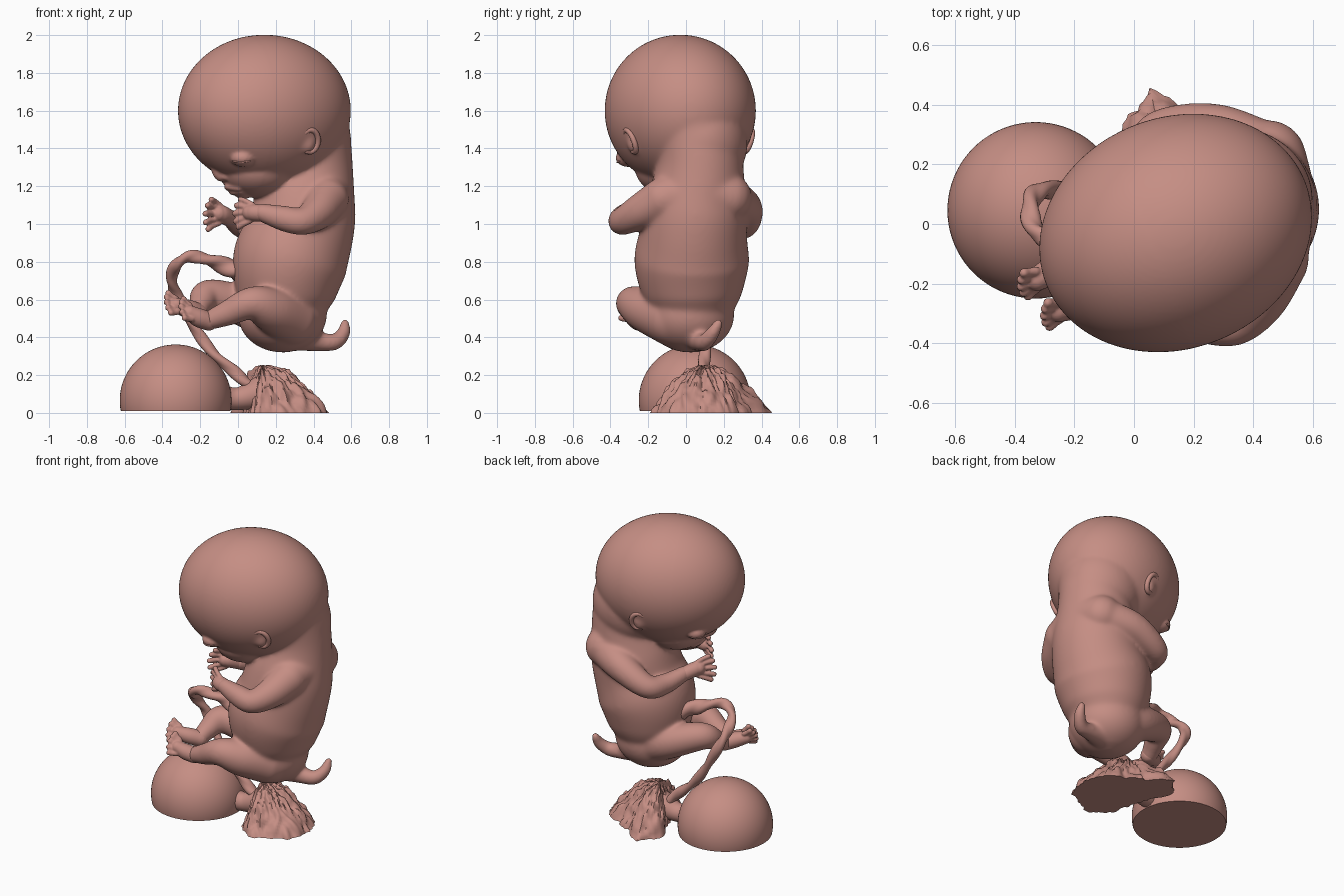
import bpy, bmesh, math
from mathutils import Vector, Matrix, noise

if "Cube" in bpy.data.objects:
    bpy.data.objects.remove(bpy.data.objects["Cube"])

skin = bpy.data.materials.new("dusty pink")
skin.diffuse_color = (0.56, 0.27, 0.23, 1)
skin.use_nodes = True
skin.node_tree.nodes["Principled BSDF"].inputs["Base Color"].default_value = skin.diffuse_color

TURN = math.radians(22)                       # the head is turned towards the front
FWD = Vector((-math.cos(TURN), -math.sin(TURN), 0))
SIDE = Vector((math.sin(TURN), -math.cos(TURN), 0))


def H(f, s, z):
    """Head coordinates (forward, sideways, height) to world."""
    return Vector((0.14, -0.03, z)) + FWD * f + SIDE * s


def ell(bm, c, r, rz=0.0):
    m = Matrix.Translation(Vector(c)) @ Matrix.Rotation(rz, 4, 'Z') @ Matrix.Diagonal((*r, 1))
    bmesh.ops.create_uvsphere(bm, u_segments=96, v_segments=56, radius=1, matrix=m)


def head_ell(bm, c, r):
    ell(bm, H(*c), r, math.pi + TURN)


def spline(pts, n):
    p = [Vector(q) for q in pts]
    p = [p[0] * 2 - p[1]] + p + [p[-1] * 2 - p[-2]]
    out = []
    for i in range(1, len(p) - 2):
        a, b, c, d = p[i - 1:i + 3]
        for k in range(n):
            t = k / n
            out.append(0.5 * (2 * b + (c - a) * t + (2 * a - 5 * b + 4 * c - d) * t * t
                              + (3 * b - a - 3 * c + d) * t ** 3))
    return out + [p[-2]]


def tube(bm, pts, n=8, seg=32, twist=0.0, lobe=0.0):
    """Round-ended tube through (x, y, z, radius) points."""
    s = spline(pts, n)
    c = [v.to_3d() for v in s]
    r = [max(v[3], 0.003) for v in s]
    tan = [(c[min(i + 1, len(c) - 1)] - c[max(i - 1, 0)]).normalized() for i in range(len(c))]
    rings = [(c[0] - tan[0] * r[0] * math.sin(a), r[0] * math.cos(a), tan[0]) for a in (1.4, 1.05, 0.7, 0.35)]
    rings += list(zip(c, r, tan))
    rings += [(c[-1] + tan[-1] * r[-1] * math.sin(a), r[-1] * math.cos(a), tan[-1]) for a in (0.35, 0.7, 1.05, 1.4)]
    u = rings[0][2].orthogonal().normalized()
    prev = None
    for k, (p, rad, t) in enumerate(rings):
        u = (u - t * u.dot(t)).normalized()
        w = t.cross(u)
        ring = []
        for j in range(seg):
            a = 2 * math.pi * j / seg
            q = rad * (1 + lobe * math.cos(2 * (a + k * twist)))
            ring.append(bm.verts.new(p + (u * math.cos(a) + w * math.sin(a)) * q))
        if prev:
            for j in range(seg):
                bm.faces.new((prev[j], prev[(j + 1) % seg], ring[(j + 1) % seg], ring[j]))
        else:
            bm.faces.new(ring[::-1])
        prev = ring
    bm.faces.new(prev)


def fan(bm, c, fwd, spread, width, length, r, bend):
    """Five fingers or toes fanned from a palm or sole."""
    c, fwd, spread, bend = (Vector(v) for v in (c, fwd, spread, bend))
    fwd.normalize()
    spread.normalize()
    for i in range(5):
        k = (i - 2) / 2
        d = (fwd + spread * k * 0.5).normalized()
        L = length * (1 - 0.22 * k * k)
        b = c + spread * k * width
        m, e = b + d * L * 0.6, b + d * L + bend
        tube(bm, [(*b, r), (*m, r * 0.9), (*e, r)], 5, 12)


def finish(name, bm, voxel=0, fine=0, broad=0):
    bmesh.ops.recalc_face_normals(bm, faces=bm.faces[:])
    me = bpy.data.meshes.new(name)
    bm.to_mesh(me)
    bm.free()
    ob = bpy.data.objects.new(name, me)
    bpy.context.collection.objects.link(ob)
    bpy.context.view_layer.objects.active = ob
    ob.select_set(True)
    if voxel:
        md = ob.modifiers.new("fuse", 'REMESH')
        md.mode = 'VOXEL'
        md.voxel_size = voxel
        bpy.ops.object.modifier_apply(modifier="fuse")
        # everything but the face gets the broad smoothing
        grp = ob.vertex_groups.new(name="broad")
        grp.add([v.index for v in ob.data.vertices
                 if not (v.co.z > 1.11 and (v.co - H(0, 0, v.co.z)).dot(FWD) > 0.09)], 1, 'REPLACE')
        for label, count, group in (("soften", fine, ""), ("blend", broad, "broad")):
            md = ob.modifiers.new(label, 'SMOOTH')
            md.factor, md.iterations, md.vertex_group = 0.5, count, group
            bpy.ops.object.modifier_apply(modifier=label)
        ob.vertex_groups.clear()
    ob.data.materials.clear()
    ob.data.materials.append(skin)
    if voxel:
        ob.data.shade_smooth()
    else:
        bpy.ops.object.shade_smooth_by_angle(angle=math.radians(55))
    ob.select_set(False)


# Head, torso and limbs fused into one skin
bm = bmesh.new()
head_ell(bm, (0, 0, 1.6), (0.468, 0.388, 0.402))
head_ell(bm, (0.045, 0, 1.295), (0.205, 0.225, 0.155))
ell(bm, (0.335, 0.08, 1.43), (0.265, 0.245, 0.27))
head_ell(bm, (0.12, 0, 1.168), (0.05, 0.06, 0.036))
head_ell(bm, (0.243, 0, 1.258), (0.042, 0.036, 0.034))
tube(bm, [(*H(0.29, 0, 1.335), 0.03), (*H(0.26, 0, 1.27), 0.034)])
for s in (1, -1):
    head_ell(bm, (0.233, 0.033 * s, 1.25), (0.024, 0.022, 0.02))
    head_ell(bm, (0.21, 0.213 * s, 1.35), (0.066, 0.066, 0.048))
    head_ell(bm, (-0.12, 0.315 * s, 1.435), (0.045, 0.035, 0.062))
tube(bm, [(*H(0.175, 0.075, 1.185), 0.012), (*H(0.208, 0, 1.197), 0.018), (*H(0.175, -0.075, 1.185), 0.012)])
tube(bm, [(*H(0.155, 0.062, 1.166), 0.01), (*H(0.183, 0, 1.168), 0.016), (*H(0.155, -0.062, 1.166), 0.01)])
tube(bm, [(0.35, 0.04, 1.58, 0.235), (0.38, 0.075, 1.33, 0.226), (0.354, 0.055, 1.1, 0.27),
          (0.327, 0.04, 0.95, 0.284), (0.275, 0.03, 0.8, 0.303), (0.25, 0.03, 0.64, 0.268),
          (0.24, 0.03, 0.54, 0.222)], seg=96)
ell(bm, (0.235, 0.02, 0.52), (0.235, 0.235, 0.2))
# Shoulders and arms
tube(bm, [(0.46, -0.08, 1.14, 0.13), (0.47, 0.07, 1.16, 0.14), (0.45, 0.22, 1.14, 0.13)])
tube(bm, [(0.47, -0.12, 1.13, 0.118), (0.42, -0.25, 1.06, 0.094), (0.34, -0.335, 1.015, 0.074),
          (0.24, -0.335, 1.03, 0.068), (0.13, -0.325, 1.06, 0.05)])
tube(bm, [(0.43, 0.23, 1.13, 0.118), (0.26, 0.31, 1.08, 0.096), (0.08, 0.305, 0.995, 0.074),
          (0.02, 0.2, 0.99, 0.065), (-0.04, 0.07, 1.03, 0.048)])
# Legs
tube(bm, [(0.28, -0.08, 0.5, 0.145), (0.17, -0.22, 0.55, 0.118), (0.07, -0.285, 0.58, 0.088),
          (-0.05, -0.27, 0.53, 0.069), (-0.15, -0.25, 0.49, 0.052)])
tube(bm, [(0.25, 0.09, 0.5, 0.145), (0.05, 0.12, 0.56, 0.113), (-0.15, 0.05, 0.62, 0.088),
          (-0.195, -0.04, 0.575, 0.065), (-0.215, -0.11, 0.53, 0.052)])
# Tail
tube(bm, [(0.3, 0.05, 0.41, 0.085), (0.42, 0.08, 0.38, 0.055), (0.51, 0.1, 0.375, 0.045),
          (0.557, 0.14, 0.42, 0.038), (0.567, 0.172, 0.475, 0.026)])
finish("body", bm, 0.009, 5, 26)

# Hands and feet
bm = bmesh.new()
tube(bm, [(0.15, -0.326, 1.055, 0.044), (0.09, -0.31, 1.06, 0.046), (0.065, -0.3, 1.06, 0.042)])
fan(bm, (0.07, -0.302, 1.06), (-0.9, 0.4, 0), (0.1, 0, 1), 0.042, 0.09, 0.016, (-0.004, 0.012, -0.004))
tube(bm, [(-0.03, 0.09, 1.02, 0.044), (-0.08, 0.025, 1.05, 0.046), (-0.1, 0.005, 1.055, 0.042)])
fan(bm, (-0.095, 0.01, 1.05), (-0.75, -0.6, 0.1), (0.1, 0, 1), 0.044, 0.1, 0.016, (0, -0.012, -0.006))
tube(bm, [(-0.155, -0.25, 0.485, 0.05), (-0.21, -0.272, 0.505, 0.05), (-0.255, -0.29, 0.53, 0.04)])
fan(bm, (-0.25, -0.29, 0.532), (-0.85, -0.3, 0.45), (0.1, -0.55, -0.75), 0.044, 0.06, 0.0165, (0, 0, 0.004))
tube(bm, [(-0.21, -0.11, 0.53, 0.05), (-0.265, -0.15, 0.55, 0.05), (-0.325, -0.185, 0.57, 0.04)])
fan(bm, (-0.325, -0.185, 0.57), (-0.85, -0.4, 0.2), (0.1, -0.55, -0.75), 0.044, 0.06, 0.0165, (0, 0, 0.004))
finish("hands_and_feet", bm, 0.006, 2)

# Ear rims and closed eyelid lines, mirrored across the head
bm = bmesh.new()
for s in (1, -1):
    rim = []
    for deg in range(-110, 131, 30):
        a = math.radians(deg)
        f, z = -0.125 - 0.046 * math.cos(a), 1.44 + 0.058 * math.sin(a)
        rim.append((*H(f + (z - 1.44) * 0.1, s * (0.334 + (z - 1.44) * 0.35), z), 0.015))
    tube(bm, rim, 5, 14)
    lid = []
    for deg in range(-50, 51, 20):
        a = math.radians(deg)
        f = 0.21 + 0.06 * (0.53 * math.cos(a) - 0.83 * math.sin(a))
        q = 0.213 + 0.06 * (0.8 * math.cos(a) + 0.55 * math.sin(a))
        lid.append((*H(f, s * q, 1.345 - 0.018 * math.cos(a)), 0.005))
    tube(bm, lid, 4, 10)
finish("ears_and_eyelids", bm)

# Twisted cord
bm = bmesh.new()
tube(bm, [(0.04, 0.02, 0.74, 0.075), (-0.04, 0.01, 0.765, 0.05), (-0.14, -0.02, 0.805, 0.035),
          (-0.25, -0.055, 0.828, 0.03), (-0.325, -0.03, 0.785, 0.029), (-0.35, 0.05, 0.71, 0.03),
          (-0.32, 0.11, 0.61, 0.03), (-0.23, 0.11, 0.45, 0.028), (-0.125, 0.1, 0.31, 0.028),
          (0.0, 0.09, 0.2, 0.03), (0.07, 0.1, 0.13, 0.034), (0.12, 0.1, 0.07, 0.035)],
     14, 20, 0.16, 0.17)
finish("cord", bm)

# Rounded sac with a flat base, and its stalk
bm = bmesh.new()
bmesh.ops.create_uvsphere(bm, u_segments=80, v_segments=48, radius=0.296,
                          matrix=Matrix.Translation((-0.33, 0.046, 0.066)))
for v in bm.verts:
    v.co.z = max(v.co.z, 0.01)
finish("sac", bm)
bm = bmesh.new()
tube(bm, [(-0.1, 0.07, 0.085, 0.07), (0.0, 0.09, 0.075, 0.06), (0.13, 0.1, 0.11, 0.09)])
finish("stalk", bm)

# Ragged tissue lump
REACH = [.28, .26, .23, .22, .24, .38, .33, .18, .15, .14, .16, .23, .28, .28, .28, .28]
SEG, RINGS = 128, 28
bm = bmesh.new()
tip = bm.verts.new((0.13, 0.1, 0.255))
prev = None
for i in range(1, RINGS + 1):
    t = i / RINGS
    ring = []
    for j in range(SEG):
        a = 2 * math.pi * j / SEG
        k = j / SEG * 16
        k0 = int(k)
        reach = REACH[k0] + (REACH[(k0 + 1) % 16] - REACH[k0]) * (k - k0)
        rough = noise.noise(Vector((math.cos(a) * 4, math.sin(a) * 4, t * 4)))
        fine = noise.noise(Vector((math.cos(a) * 9, math.sin(a) * 9, t * 9 + 5)))
        r = reach * t * (1 + t * (0.1 * rough + 0.08 * fine))
        z = 0.25 * (1 - t ** 1.9) + t * (1 - t) * (0.12 * rough + 0.1 * fine)
        ring.append(bm.verts.new((0.13 + 0.07 * t + r * math.cos(a), 0.1 + r * math.sin(a),
                                  0 if i == RINGS else max(z, 0.004))))
    for j in range(SEG):
        n = (j + 1) % SEG
        bm.faces.new((prev[j], ring[j], ring[n], prev[n]) if prev else (tip, ring[j], ring[n]))
    prev = ring
base = bm.verts.new((0.2, 0.1, 0))
for j in range(SEG):
    bm.faces.new((base, prev[(j + 1) % SEG], prev[j]))
finish("tissue_lump", bm)
